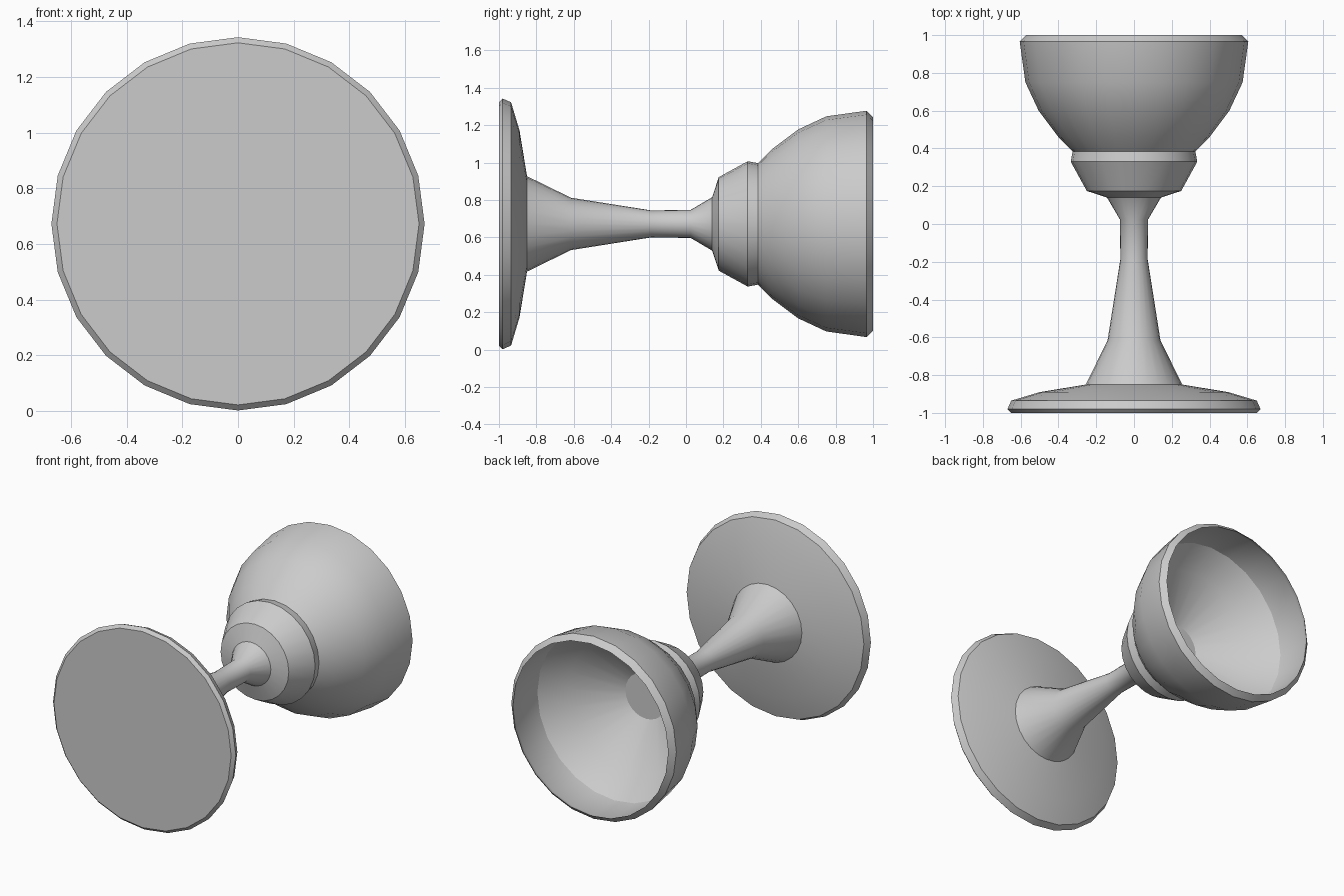
import bpy, bmesh, math

cube = bpy.data.objects.get("Cube")
if cube:
    bpy.data.objects.remove(cube, do_unlink=True)

SIDES = 24
AXIS_HEIGHT = 0.672

grey = bpy.data.materials.new("plain_grey")
grey.use_nodes = True
grey.diffuse_color = (0.6, 0.6, 0.6, 1)
grey.node_tree.nodes["Principled BSDF"].inputs["Base Color"].default_value = (0.6, 0.6, 0.6, 1)


def lathe(name, profile, cap_start=False, cap_end=False):
    """Turn a (position along y, radius) profile around the lying axis."""
    bm = bmesh.new()
    rings = []
    for y, r in profile:
        angles = [2 * math.pi * k / SIDES for k in range(SIDES)]
        rings.append([bm.verts.new((r * math.sin(a), y, r * math.cos(a))) for a in angles])
    for low, high in zip(rings, rings[1:]):
        for k in range(SIDES):
            n = (k + 1) % SIDES
            bm.faces.new((low[k], low[n], high[n], high[k]))
    if cap_start:
        bm.faces.new(rings[0][::-1])
    if cap_end:
        bm.faces.new(rings[-1])
    mesh = bpy.data.meshes.new(name)
    bm.to_mesh(mesh)
    bm.free()
    mesh.materials.append(grey)
    obj = bpy.data.objects.new(name, mesh)
    obj.location.z = AXIS_HEIGHT
    bpy.context.collection.objects.link(obj)
    bpy.ops.object.select_all(action="DESELECT")
    obj.select_set(True)
    bpy.context.view_layer.objects.active = obj
    bpy.ops.object.shade_smooth_by_angle(angle=math.radians(31))
    return obj


# Wide round foot with a flat underside
lathe("foot", [(-1, 0.65), (-0.98, 0.67), (-0.935, 0.65), (-0.89, 0.5), (-0.85, 0.255)],
      cap_start=True)

# Slender waisted stem
lathe("stem", [(-0.85, 0.255), (-0.615, 0.14), (-0.185, 0.072), (0.025, 0.075), (0.14, 0.143)])

# Stepped collar under the bowl
lathe("collar", [(0.14, 0.143), (0.175, 0.25), (0.33, 0.335), (0.385, 0.325)])

# Bowl: outside wall, bevelled rim, hollow inside and its floor
lathe("bowl", [(0.385, 0.325), (0.46, 0.4), (0.6, 0.505), (0.75, 0.575), (0.965, 0.605),
               (1, 0.57), (0.96, 0.588), (0.75, 0.565), (0.6, 0.44), (0.42, 0.15)],
      cap_end=True)
